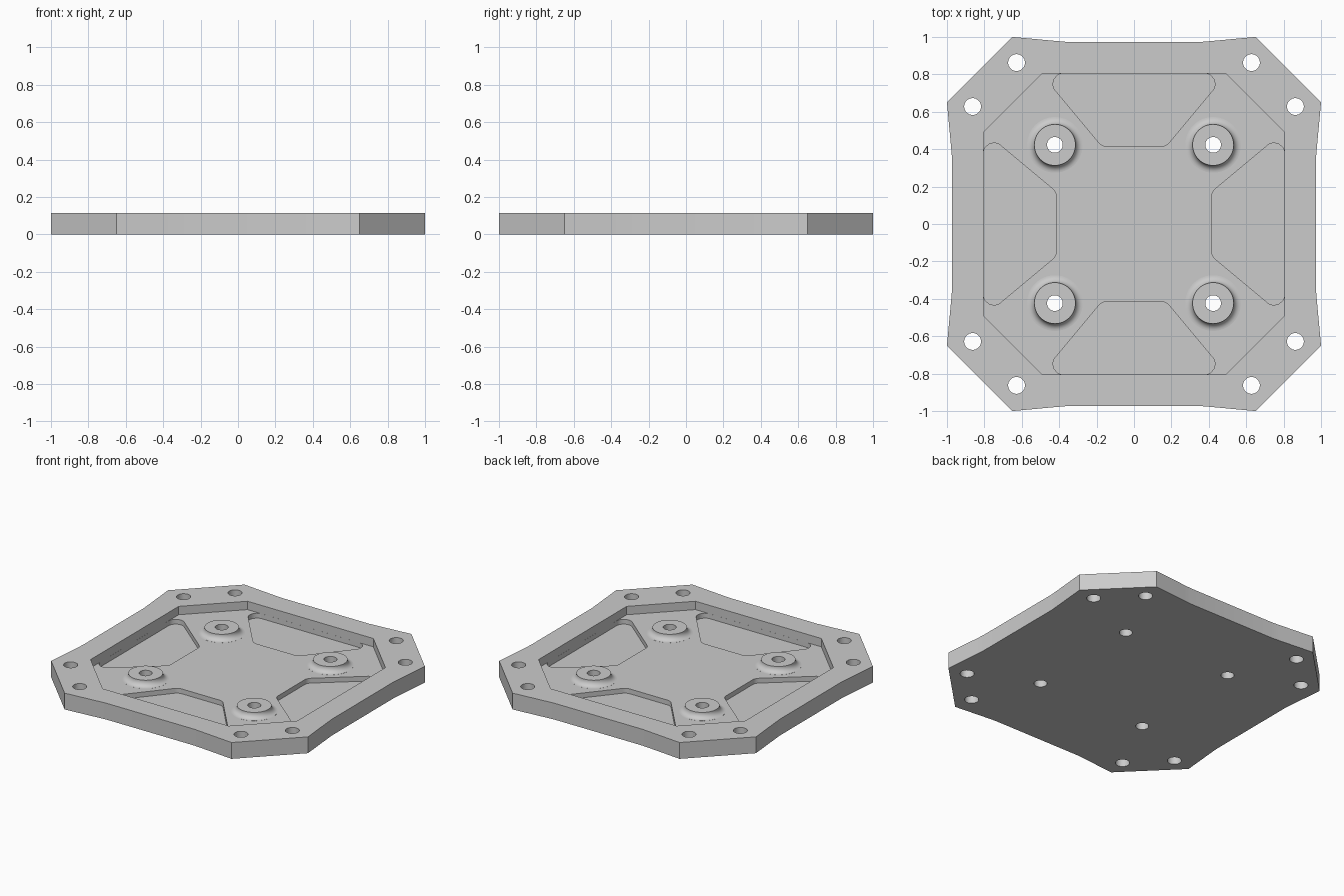
import bpy, bmesh, math
from mathutils import Vector

if "Cube" in bpy.data.objects:
    bpy.data.objects.remove(bpy.data.objects["Cube"])

TOP, FLOOR, DEEP, BOSS_TOP = 0.115, 0.056, 0.022, 0.097


def make_object(name, bm):
    bmesh.ops.recalc_face_normals(bm, faces=bm.faces)
    mesh = bpy.data.meshes.new(name)
    bm.to_mesh(mesh)
    bm.free()
    ob = bpy.data.objects.new(name, mesh)
    bpy.context.collection.objects.link(ob)
    return ob


def prism(name, points, z0, z1):
    bm = bmesh.new()
    low = [bm.verts.new((x, y, z0)) for x, y in points]
    high = [bm.verts.new((x, y, z1)) for x, y in points]
    bm.faces.new(low[::-1])
    bm.faces.new(high)
    n = len(points)
    for i in range(n):
        j = (i + 1) % n
        bm.faces.new((low[i], low[j], high[j], high[i]))
    return make_object(name, bm)


def turn(points, k):
    for _ in range(k):
        points = [(-y, x) for x, y in points]
    return points


def circle(cx, cy, r, n=32):
    return [(cx + r * math.cos(2 * math.pi * i / n), cy + r * math.sin(2 * math.pi * i / n))
            for i in range(n)]


def rounded(points, r, steps=8):
    out = []
    for i, p in enumerate(points):
        p = Vector(p)
        a = (Vector(points[i - 1]) - p).normalized()
        b = (Vector(points[(i + 1) % len(points)]) - p).normalized()
        half = a.angle(b) / 2
        c = p + (a + b).normalized() * r / math.sin(half)
        s = p + a * r / math.tan(half) - c
        e = p + b * r / math.tan(half) - c
        for k in range(steps + 1):
            d = s.lerp(e, k / steps).normalized() * r
            out.append(tuple(c + d))
    return out


def lathe(name, profile, cx, cy, n=48):
    bm = bmesh.new()
    rings = [[bm.verts.new((x, y, z)) for x, y in circle(cx, cy, r, n)] for r, z in profile]
    for a, b in zip(rings, rings[1:]):
        for i in range(n):
            j = (i + 1) % n
            bm.faces.new((a[i], a[j], b[j], b[i]))
    bm.faces.new(rings[0][::-1])
    bm.faces.new(rings[-1])
    return make_object(name, bm)


def combine(target, tool, operation):
    tool.hide_render = True
    mod = target.modifiers.new("cut", 'BOOLEAN')
    mod.operation, mod.object, mod.solver = operation, tool, 'EXACT'
    bpy.context.view_layer.objects.active = target
    bpy.ops.object.modifier_apply(modifier=mod.name)
    bpy.data.objects.remove(tool, do_unlink=True)


# plate with slightly waisted sides
side = [(0.65, 1), (0.40, 0.977), (0.34, 0.972), (-0.34, 0.972), (-0.40, 0.977), (-0.65, 1)]
outline = [p for k in range(4) for p in turn(side, k)]
plate = prism("mounting_plate", outline, 0, TOP)

# octagonal recess
recess = [p for k in range(4) for p in turn([(0.49, 0.805), (-0.49, 0.805)], k)]
combine(plate, prism("recess_cutter", recess, FLOOR, 0.3), 'DIFFERENCE')

# four deeper rounded trapezoid pockets
pocket = rounded([(0.172, 0.416), (0.496, 0.8046), (-0.496, 0.8046), (-0.172, 0.416)], 0.055)
for k in range(4):
    combine(plate, prism("pocket_cutter", turn(pocket, k), DEEP, 0.09), 'DIFFERENCE')

# filleted bosses with through holes, and rim holes
fr = 0.039
fillet = [(0.11 + fr * (1 - math.cos(t)), FLOOR + 0.0005 + fr * (1 - math.sin(t)))
          for t in [math.pi / 2 * (1 - i / 8) for i in range(9)]]
boss_profile = [(0.11 + fr, FLOOR - 0.02)] + fillet[::1] + [(0.11, BOSS_TOP)]
boss_profile[1:-1] = [(0.11 + fr * (1 - math.sin(a)), FLOOR + 0.0005 + fr * (1 - math.cos(a)))
                      for a in [math.pi / 2 * i / 8 for i in range(9)]]
for k in range(4):
    cx, cy = turn([(0.423, 0.423)], k)[0]
    combine(plate, lathe("boss", boss_profile, cx, cy), 'UNION')
    combine(plate, prism("boss_hole", circle(cx, cy, 0.042), -0.1, 0.3), 'DIFFERENCE')
    for x, y in turn([(0.863, 0.628), (0.628, 0.863)], k):
        combine(plate, prism("rim_hole", circle(x, y, 0.045), -0.1, 0.3), 'DIFFERENCE')

bpy.ops.object.select_all(action='DESELECT')
plate.select_set(True)
bpy.context.view_layer.objects.active = plate
bpy.ops.object.shade_smooth_by_angle(angle=math.radians(30))
